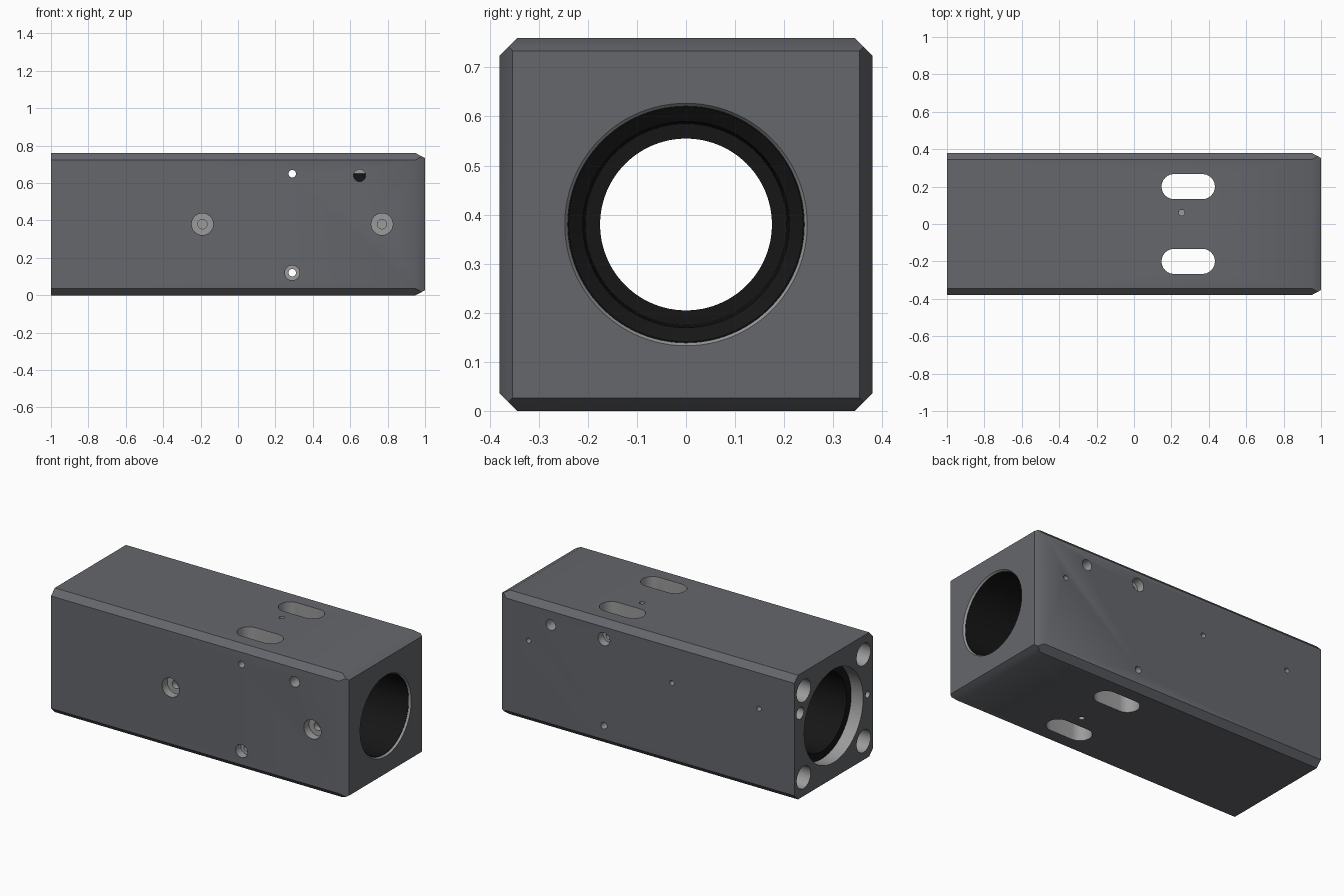
import bpy, bmesh, math
from mathutils import Vector, Matrix

if "Cube" in bpy.data.objects:
    bpy.data.objects.remove(bpy.data.objects["Cube"])

CZ = 0.38


def material(name, rgb):
    m = bpy.data.materials.new(name)
    m.diffuse_color = (*rgb, 1)
    m.use_nodes = True
    m.node_tree.nodes["Principled BSDF"].inputs["Base Color"].default_value = m.diffuse_color
    return m


DARK = material("dark_grey", (0.13, 0.135, 0.15))
LIGHT = material("machined_grey", (0.33, 0.33, 0.33))
BLACK = material("black", (0.008, 0.008, 0.008))


def to_object(bm, name, mat):
    bmesh.ops.recalc_face_normals(bm, faces=bm.faces[:])
    me = bpy.data.meshes.new(name)
    bm.to_mesh(me)
    bm.free()
    me.materials.append(mat)
    ob = bpy.data.objects.new(name, me)
    bpy.context.collection.objects.link(ob)
    return ob


def lathe(name, profile, origin, axis, mat, seg=32, ring=False):
    """Revolve (distance, radius) points about an axis; ring closes the profile."""
    bm = bmesh.new()
    rot = Vector((0, 0, 1)).rotation_difference(Vector(axis)).to_matrix().to_4x4()
    mtx = Matrix.Translation(origin) @ rot
    loops = [[bm.verts.new(mtx @ Vector((r * math.cos(a), r * math.sin(a), d)))
              for a in (2 * math.pi * i / seg for i in range(seg))] for d, r in profile]
    pairs = list(zip(loops, loops[1:]))
    if ring:
        pairs.append((loops[-1], loops[0]))
    else:
        bm.faces.new(loops[0])
        bm.faces.new(loops[-1])
    for a, b in pairs:
        for i in range(seg):
            j = (i + 1) % seg
            bm.faces.new((a[i], a[j], b[j], b[i]))
    return to_object(bm, name, mat)


def prism(name, pts, direction, mat):
    bm = bmesh.new()
    f = bm.faces.new([bm.verts.new(p) for p in pts])
    g = bmesh.ops.extrude_face_region(bm, geom=[f])
    bmesh.ops.translate(bm, vec=direction, verts=[v for v in g["geom"] if isinstance(v, bmesh.types.BMVert)])
    return to_object(bm, name, mat)


def cut(cutter, *targets):
    for ob in targets:
        bpy.context.view_layer.objects.active = ob
        m = ob.modifiers.new("cut", "BOOLEAN")
        m.operation, m.solver, m.object = "DIFFERENCE", "EXACT", cutter
        m.material_mode = "TRANSFER"
        bpy.ops.object.modifier_apply(modifier=m.name)
    bpy.data.objects.remove(cutter)


def hole(origin, axis, steps, *targets):
    """Stepped hole: steps are (radius, depth) from the surface inward."""
    prof = [(-0.05, steps[0][0])]
    for i, (r, d) in enumerate(steps):
        if i:
            prof.append((steps[i - 1][1], r))
        prof.append((d, r))
    cut(lathe("hole_cutter", prof, origin, axis, LIGHT), *targets)


# Housing block with chamfered long edges
h, c = 0.38, 0.036
section = [(h, h - c), (h - c, h), (c - h, h), (-h, h - c), (-h, c - h), (c - h, -h), (h - c, -h), (h, c - h)]
body = prism("housing", [(-1, y, z + CZ) for y, z in section], (2, 0, 0), DARK)

# Chamfer around the right end
bm = bmesh.new()
bm.from_mesh(body.data)
for y, z in ((1, 0), (-1, 0), (0, 1), (0, -1)):
    no = Vector((0.027, y * 0.05, z * 0.05)).normalized()
    r = bmesh.ops.bisect_plane(bm, geom=bm.verts[:] + bm.edges[:] + bm.faces[:], dist=1e-6,
                               plane_co=(1, y * 0.353, CZ + z * 0.353), plane_no=no, clear_outer=True)
    bmesh.ops.holes_fill(bm, edges=[e for e in bm.edges if e.is_boundary], sides=0)
bmesh.ops.recalc_face_normals(bm, faces=bm.faces[:])
bm.to_mesh(body.data)
bm.free()

# Main bore, wide from the left and narrower at the right mouth
cut(lathe("bore_cutter", [(-1.1, 0.285), (0.92, 0.285), (0.92, 0.241), (0.99, 0.241), (1.0, 0.247), (1.1, 0.247)],
          (0, 0, CZ), (1, 0, 0), LIGHT, 96), body)

# Black inner sleeve with a stepped aperture
sleeve = lathe("inner_sleeve", [(-0.92, 0.284), (0.919, 0.284), (0.919, 0.2405), (0.988, 0.2405), (0.988, 0.238),
                                (-0.45, 0.238), (-0.47, 0.21), (-0.6, 0.205), (-0.6, 0.175), (-0.68, 0.175),
                                (-0.68, 0.238), (-0.92, 0.238)],
               (0, 0, CZ), (1, 0, 0), BLACK, 96, ring=True)

# Two slots running through top and bottom
for y in (-0.2, 0.2):
    r, s = 0.067, 0.076
    pts = []
    for side in (1, -1):
        for i in range(13):
            a = -math.pi / 2 + math.pi * i / 12
            pts.append((0.29 + side * (s + r * math.cos(a)), y + side * r * math.sin(a), -0.1))
    cut(prism("slot_cutter", pts, (0, 0, 1), LIGHT), body, sleeve)

# Cross holes, counterbored on opposite faces
hole((0.29, -h, 0.12), (0, 1, 0), [(0.04, 0.05), (0.02, 0.9)], body, sleeve)
hole((0.29, h, 0.65), (0, -1, 0), [(0.04, 0.05), (0.02, 0.9)], body, sleeve)

# Holes reaching the sleeve from front and back
for s in (-1, 1):
    hole((0.65, s * h, 0.64), (0, -s, 0), [(0.032, 0.29)], body)

# Counterbored screw holes on the front
for x in (-0.19, 0.77):
    hole((x, -h, CZ), (0, 1, 0), [(0.058, 0.05), (0.025, 0.085)], body)

# Small threaded holes on the back
for x in (0.8, -0.17, -0.76):
    hole((x, h, 0.505), (0, -1, 0), [(0.015, 0.06)], body)

# Small pin holes on top and bottom
hole((0.255, 0.06, 2 * h), (0, 0, -1), [(0.016, 0.06)], body)
hole((0.32, -0.06, 0), (0, 0, 1), [(0.016, 0.06)], body)

# Corner sockets and pin holes in the left end
for y in (-0.29, 0.29):
    for z in (-0.265, 0.265):
        hole((-1, y, CZ + z), (1, 0, 0), [(0.068, 0.15)], body)
hole((-1, 0.325, 0.52), (1, 0, 0), [(0.036, 0.06), (0.018, 0.1)], body)
hole((-1, -0.33, 0.385), (1, 0, 0), [(0.02, 0.1)], body)

# Smooth the round walls, keep edges sharp
for ob in (body, sleeve):
    bpy.ops.object.select_all(action="DESELECT")
    ob.select_set(True)
    bpy.context.view_layer.objects.active = ob
    bpy.ops.object.shade_smooth_by_angle(angle=math.radians(30))
